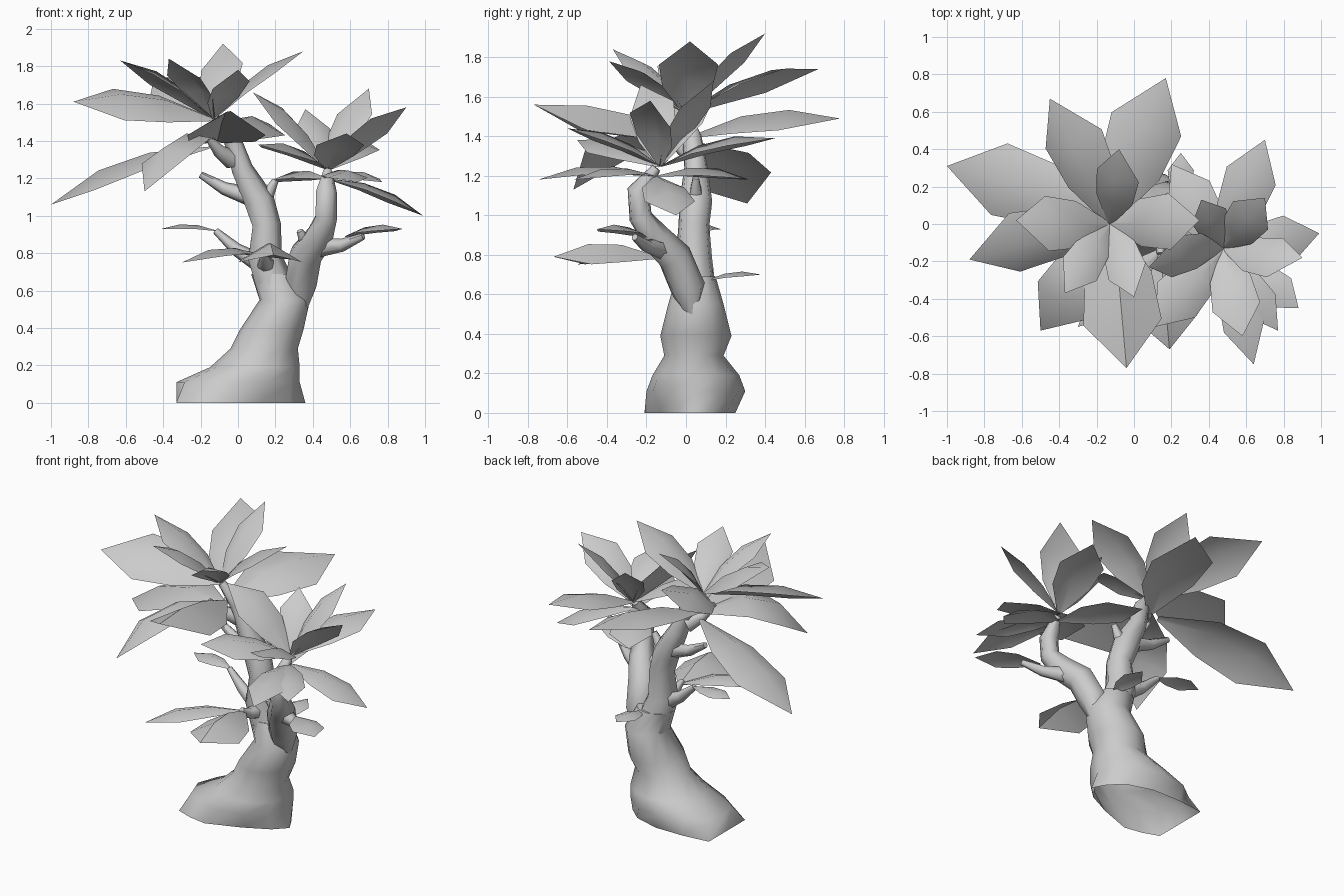
import bpy
import bmesh
import math
from mathutils import Vector

cube = bpy.data.objects.get("Cube")
if cube:
    bpy.data.objects.remove(cube, do_unlink=True)

# One plain grey for the whole plant
grey = bpy.data.materials.new("plain_grey")
grey.use_nodes = True
colour = (0.6, 0.6, 0.6, 1)
grey.diffuse_color = colour
grey.node_tree.nodes["Principled BSDF"].inputs["Base Color"].default_value = colour


def finish(name, bm, angle):
    """Turn a bmesh into a smooth-shaded object."""
    mesh = bpy.data.meshes.new(name)
    bm.to_mesh(mesh)
    bm.free()
    mesh.materials.append(grey)
    obj = bpy.data.objects.new(name, mesh)
    bpy.context.collection.objects.link(obj)
    bpy.ops.object.select_all(action="DESELECT")
    obj.select_set(True)
    bpy.context.view_layer.objects.active = obj
    bpy.ops.object.shade_smooth_by_angle(angle=math.radians(angle))


def loft(name, rings):
    """Skin equal-sized rings of points, open below and capped on top."""
    bm = bmesh.new()
    loops = [[bm.verts.new(p) for p in ring] for ring in rings]
    count = len(loops[0])
    for low, high in zip(loops, loops[1:]):
        for i in range(count):
            j = (i + 1) % count
            bm.faces.new((low[i], low[j], high[j], high[i]))
    bm.faces.new(loops[-1])
    bmesh.ops.recalc_face_normals(bm, faces=bm.faces)
    finish(name, bm, 60)


def ellipse(centre, side, up, sides):
    turns = [math.tau * i / sides for i in range(sides)]
    return [centre + side * math.cos(a) + up * math.sin(a) for a in turns]


def branch(name, path, sides=7):
    """Tapering tube through (x, y, z, radius) points."""
    points = [Vector(p[:3]) for p in path]
    rings = []
    for i, p in enumerate(points):
        along = points[min(i + 1, len(points) - 1)] - points[max(i - 1, 0)]
        along.normalize()
        side = Vector((0, 1, 0)).cross(along).normalized()
        up = along.cross(side)
        radius = path[i][3]
        rings.append(ellipse(p, side * radius, up * radius, sides))
    loft(name, rings)


# Leaf outline: position along the leaf, relative width, relative arch
OUTLINE = [(0, 0.1, 0), (0.35, 0.85, 0.95), (0.67, 1, 1), (1, 0, 0)]


def add_leaf(bm, base, tip, half_width, roll=0, arch=0.09, fold=0.35):
    """Arched, pointed leaf with a ridge; roll lifts its right edge."""
    base, tip = Vector(base), Vector(tip)
    along = tip - base
    flat = along.cross(Vector((0, 0, 1))).normalized()
    normal = flat.cross(along).normalized()
    turn = math.radians(roll)
    side = flat * math.cos(turn) + normal * math.sin(turn)
    top = normal * math.cos(turn) - flat * math.sin(turn)
    rows = []
    for t, width, rise in OUTLINE:
        ridge = base + along * t + normal * arch * rise * along.length
        reach = half_width * width
        if not width:
            rows.append([bm.verts.new(ridge)])
            continue
        edge = ridge - top * reach * fold
        rows.append([bm.verts.new(p) for p in
                     (edge - side * reach, ridge, edge + side * reach)])
    for a, b in zip(rows, rows[1:]):
        for i in (0, 1):
            if len(b) == 1:
                bm.faces.new((a[i], a[i + 1], b[0]))
            else:
                bm.faces.new((a[i], a[i + 1], b[i + 1], b[i]))


def crown(name, base, leaves):
    """Rosette of leaves: tip x, y, z, half width, then roll, arch, fold."""
    bm = bmesh.new()
    for x, y, z, *shape in leaves:
        add_leaf(bm, base, (x, y, z), *shape)
    finish(name, bm, 40)


# Irregular foot of the trunk, anticlockwise from the left
foot = [
    (0.36, 0.03), (0.31, 0.12), (0.22, 0.2), (0.05, 0.25),
    (-0.15, 0.25), (-0.33, 0.23), (-0.33, 0.05), (-0.33, -0.15),
    (-0.22, -0.19), (-0.1, -0.21), (0.12, -0.13), (0.28, -0.05)]

# Leaning, swollen trunk: centre x, y, z and radii in x and y
trunk = [
    (0, 0.05, 0.11, 0.33, 0.25),
    (0.09, 0.05, 0.19, 0.24, 0.22),
    (0.14, 0.04, 0.29, 0.18, 0.15),
    (0.18, 0.05, 0.39, 0.17, 0.18),
    (0.25, 0.05, 0.55, 0.135, 0.14),
    (0.19, 0.05, 0.69, 0.12, 0.1),
]
loft("trunk", [[Vector((x, y, 0)) for x, y in foot]] + [
    ellipse(Vector((x, y, z)), Vector((rx, 0, 0)), Vector((0, ry, 0)), len(foot))
    for x, y, z, rx, ry in trunk])

# Two main limbs
branch("right_limb", [
    (0.21, 0.05, 0.58, 0.11), (0.14, 0.04, 0.78, 0.095), (0.15, 0.04, 0.95, 0.08),
    (0.11, 0.05, 1.08, 0.085), (0.02, 0.05, 1.25, 0.06), (-0.03, 0.03, 1.4, 0.05),
    (-0.12, 0, 1.52, 0.025)])
branch("left_limb", [
    (0.33, 0.03, 0.5, 0.04), (0.33, 0.01, 0.63, 0.09), (0.36, -0.06, 0.79, 0.09),
    (0.43, -0.15, 0.88, 0.08), (0.47, -0.23, 0.99, 0.06), (0.47, -0.24, 1.12, 0.06),
    (0.48, -0.15, 1.24, 0.025)])

# Side twigs: start, end
twigs = [
    ((0.08, 0.05, 1.1), (-0.2, 0.08, 1.22)),
    ((0.11, 0.05, 1.06), (0.2, 0.05, 1.19)),
    ((0.13, 0.04, 0.74), (-0.12, 0.08, 0.92)),
    ((0.15, 0, 0.74), (0.14, -0.16, 0.8)),
    ((0.4, -0.08, 0.82), (0.33, -0.16, 0.92)),
    ((0.42, -0.12, 0.83), (0.67, -0.26, 0.89)),
    ((-0.03, 0.04, 1.3), (-0.16, -0.08, 1.42)),
]
for number, (start, end) in enumerate(twigs, 1):
    middle = Vector(start).lerp(Vector(end), 0.55) - Vector((0, 0, 0.02))
    branch(f"twig_{number}", [(*start, 0.055), (*middle, 0.035), (*end, 0.018)], 6)

# High crown on the right limb
crown("right_crown_upper", (-0.13, 0, 1.52), [
    (-0.88, -0.19, 1.61, 0.18, 28), (-0.45, 0.67, 1.74, 0.17, 22),
    (-0.37, -0.37, 1.84, 0.11, 5), (0, -0.39, 1.78, 0.11, -12),
    (-0.63, 0.02, 1.83, 0.15, -12), (0.35, 0.02, 1.88, 0.15),
    (-0.08, 0.4, 1.92, 0.12, 15)])
crown("right_crown_lower", (-0.11, 0.02, 1.4), [
    (0.17, 0.78, 1.49, 0.2, -10), (-0.04, -0.77, 1.56, 0.21, 0, 0.06, 0.6),
    (-0.5, -0.57, 1.13, 0.17, -10, 0.2)])
crown("right_drooping_leaf", (-0.15, 0.05, 1.37), [(-1, 0.31, 1.06, 0.2, 12)])

# Crown on the left limb
crown("left_crown_upper", (0.48, -0.13, 1.25), [
    (0.08, -0.23, 1.66, 0.12, 30), (0.7, 0.45, 1.39, 0.14),
    (0.7, 0.14, 1.68, 0.12), (0.9, -0.18, 1.58, 0.12, 25),
    (0.58, -0.6, 1.44, 0.13), (0.11, -0.55, 1.38, 0.14, 10),
    (0.36, 0.13, 1.57, 0.1)])
crown("left_crown_lower", (0.48, -0.15, 1.2), [
    (0.2, 0.32, 1.18, 0.13), (0.99, -0.05, 1, 0.13),
    (0.77, -0.57, 1.18, 0.1), (0.64, -0.75, 1.18, 0.11)])

# Low leaves on the twigs
crown("low_front_leaves", (0.14, -0.14, 0.79), [
    (-0.3, -0.55, 0.75, 0.1), (0.19, -0.67, 0.79, 0.17, 0, 0.12, 0.6)])
crown("low_right_leaf", (-0.11, 0.08, 0.92), [(-0.41, 0.12, 0.93, 0.07)])
crown("low_left_leaf", (0.57, -0.2, 0.89), [(0.88, -0.45, 0.93, 0.1)])
crown("low_back_leaf", (0.25, 0.1, 0.67), [(0.25, 0.38, 0.7, 0.07)])
